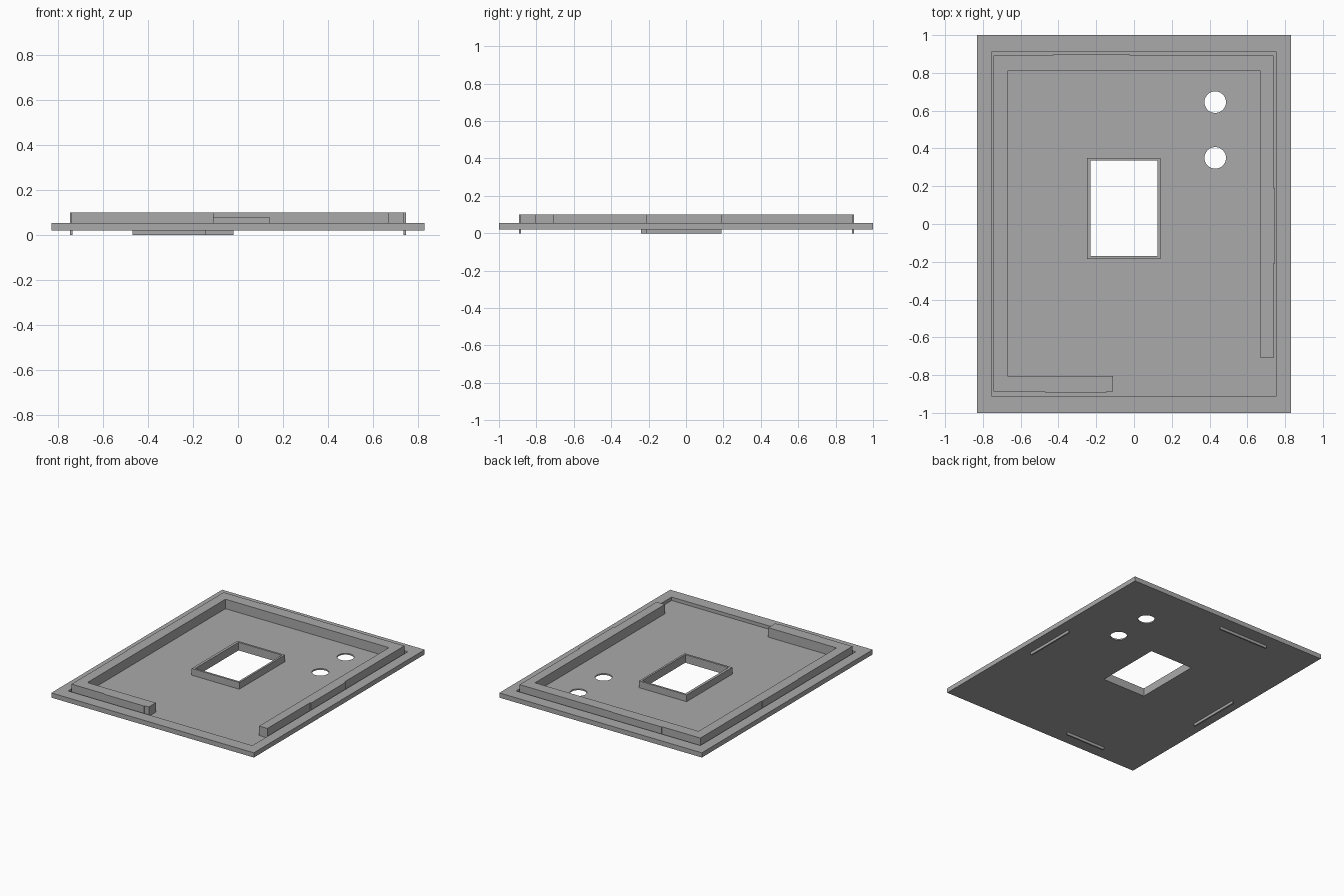
import bpy, bmesh

old = bpy.data.objects.get("Cube")
if old:
    bpy.data.objects.remove(old, do_unlink=True)

grey = bpy.data.materials.new("plain_grey")
grey.use_nodes = True
GREY = (0.4, 0.4, 0.4, 1)
grey.diffuse_color = GREY
grey.node_tree.nodes["Principled BSDF"].inputs["Base Color"].default_value = GREY


def add(name, bm):
    mesh = bpy.data.meshes.new(name)
    bmesh.ops.recalc_face_normals(bm, faces=bm.faces)
    bm.to_mesh(mesh)
    bm.free()
    mesh.materials.append(grey)
    ob = bpy.data.objects.new(name, mesh)
    bpy.context.collection.objects.link(ob)
    return ob


def prism(name, outline, z0, z1):
    """Extrude a flat outline between two heights."""
    bm = bmesh.new()
    face = bm.faces.new([bm.verts.new((x, y, z0)) for x, y in outline])
    top = bmesh.ops.extrude_face_region(bm, geom=[face])["geom"]
    verts = [v for v in top if isinstance(v, bmesh.types.BMVert)]
    bmesh.ops.translate(bm, verts=verts, vec=(0, 0, z1 - z0))
    return add(name, bm)


def box(name, x0, x1, y0, y1, z0, z1):
    return prism(name, [(x0, y0), (x1, y0), (x1, y1), (x0, y1)], z0, z1)


def cut(target, cutter):
    cutter.hide_render = True
    cutter.hide_viewport = True
    cutter.display_type = 'WIRE'
    mod = target.modifiers.new("cut", 'BOOLEAN')
    mod.operation = 'DIFFERENCE'
    mod.solver = 'EXACT'
    mod.object = cutter


BOTTOM, FLOOR, RIM, TOP = 0.02, 0.03, 0.055, 0.1

# Base plate with a shallow recess, a window and two round holes
base = box("base_plate", -0.83, 0.83, -1, 1, BOTTOM, RIM)
cut(base, box("recess_cutter", -0.755, 0.755, -0.91, 0.91, FLOOR, 0.2))
window = box("window_cutter", -0.23, 0.125, -0.17, 0.335, -0.1, 0.2)
cut(base, window)
for i, y in enumerate((0.645, 0.35)):
    bm = bmesh.new()
    bmesh.ops.create_cone(bm, cap_ends=True, segments=48, radius1=0.057,
                          radius2=0.057, depth=0.3)
    bmesh.ops.translate(bm, verts=bm.verts, vec=(0.43, y, 0))
    cut(base, add(f"hole_cutter_{i + 1}", bm))

# Raised collar around the window
collar = box("window_collar", -0.25, 0.14, -0.185, 0.35, FLOOR, 0.08)
cut(collar, window)

# Open wall that leaves a gap at the front left corner
prism("inner_wall", [(-0.11, -0.887), (-0.743, -0.887), (-0.743, 0.893),
                     (0.738, 0.893), (0.738, -0.71), (0.67, -0.71),
                     (0.67, 0.81), (-0.67, 0.81), (-0.67, -0.805),
                     (-0.11, -0.805)], FLOOR, TOP)

# Thin tabs on the wall that poke out under the plate
box("left_tab", 0.736, 0.747, -0.21, 0.19, 0, TOP)
box("right_tab", -0.747, -0.736, -0.24, 0.17, 0, TOP)
box("back_tab", -0.43, -0.02, 0.887, 0.898, 0, TOP)
box("front_tab", -0.47, -0.145, -0.893, -0.882, 0, TOP)
